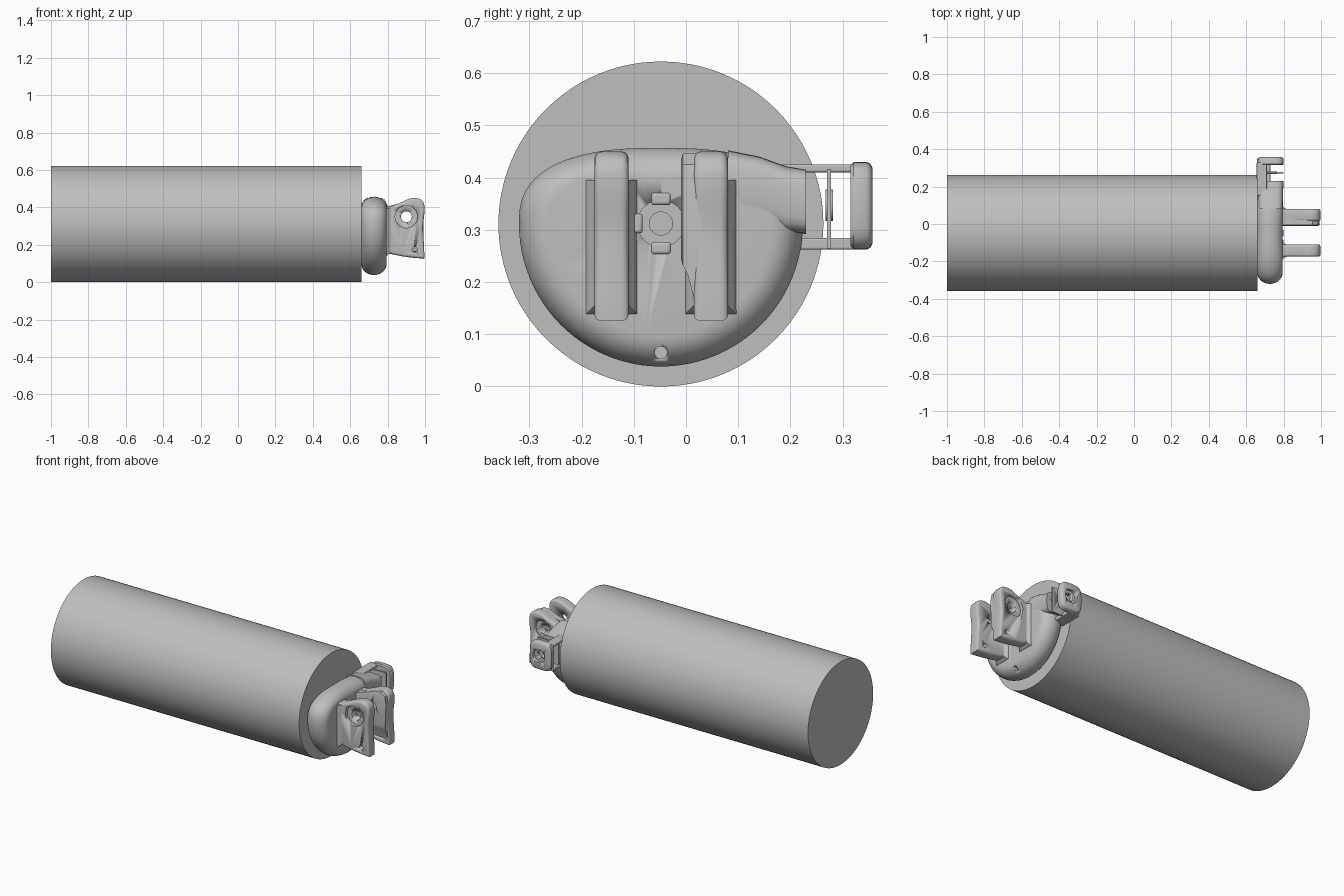
import bpy, bmesh
from math import sin, cos, pi, radians
from mathutils import Matrix, Vector

if "Cube" in bpy.data.objects:
    bpy.data.objects.remove(bpy.data.objects["Cube"])

CY, CZ = -0.048, 0.312          # main axis of the cylinder

grey = bpy.data.materials.new("light grey")
grey.diffuse_color = (0.52, 0.52, 0.52, 1)
grey.use_nodes = True
grey.node_tree.nodes["Principled BSDF"].inputs["Base Color"].default_value = grey.diffuse_color


def finish(name, bm, bevel=0, segments=3, cutters=()):
    bmesh.ops.recalc_face_normals(bm, faces=bm.faces)
    me = bpy.data.meshes.new(name)
    bm.to_mesh(me)
    bm.free()
    ob = bpy.data.objects.new(name, me)
    bpy.context.collection.objects.link(ob)
    me.materials.append(grey)
    if bevel:
        m = ob.modifiers.new("round", 'BEVEL')
        m.width, m.segments, m.limit_method = bevel, segments, 'ANGLE'
        m.angle_limit = radians(35)
    for c in cutters:
        m = ob.modifiers.new("cut", 'BOOLEAN')
        m.operation, m.solver, m.object = 'DIFFERENCE', 'EXACT', c
    bpy.ops.object.select_all(action='DESELECT')
    ob.select_set(True)
    bpy.context.view_layer.objects.active = ob
    bpy.ops.object.shade_smooth_by_angle(angle=radians(35))
    return ob


def loft(name, rings, **kw):
    bm = bmesh.new()
    vs = [[bm.verts.new(p) for p in r] for r in rings]
    n = len(vs[0])
    for a, b in zip(vs, vs[1:]):
        for i in range(n):
            bm.faces.new((a[i], a[(i + 1) % n], b[(i + 1) % n], b[i]))
    bm.faces.new(vs[0])
    bm.faces.new(vs[-1])
    return finish(name, bm, **kw)


def rod(name, axis, center, r, length, n=32, **kw):
    bm = bmesh.new()
    turn = Matrix.Rotation(pi / 2, 4, 'Y' if axis == 'x' else 'X')
    bmesh.ops.create_cone(bm, cap_ends=True, segments=n, radius1=r, radius2=r,
                          depth=length, matrix=Matrix.Translation(center) @ turn)
    return finish(name, bm, **kw)


def box(name, x, y, z, **kw):
    rect = [(x[0], z[0]), (x[1], z[0]), (x[1], z[1]), (x[0], z[1])]
    return loft(name, [[(a, yy, b) for a, b in rect] for yy in y], **kw)


def smooth_path(pts, steps=4):
    """Closed Catmull-Rom curve through the 2D points."""
    out, n = [], len(pts)
    for i in range(n):
        p0, p1, p2, p3 = (Vector(pts[(i + k - 1) % n]) for k in range(4))
        for s in range(steps):
            t = s / steps
            out.append(0.5 * (2 * p1 + (p2 - p0) * t + (2 * p0 - 5 * p1 + 4 * p2 - p3) * t * t
                              + (3 * p1 - p0 - 3 * p2 + p3) * t ** 3))
    return out


def cutter(ob):
    ob.hide_render = True
    ob.hide_viewport = True
    ob.display_type = 'WIRE'
    return ob


# main cylinder
rod("main_cylinder", 'x', (-0.17, CY, 0.311), 0.311, 1.66, n=96)

# end cap: half-round below, flattened above, with a rolled edge
def cap_ring(x, inset, n=96):
    ring = []
    for i in range(n):
        t = 2 * pi * i / n
        c, s = cos(t), sin(t)
        if s < 0:
            y, z = 0.272 * c, 0.274 * s
        else:
            y = 0.272 * abs(c) ** 0.78 * (1 if c > 0 else -1)
            z = 0.145 * s ** 0.78
        k = 1 - inset / (y * y + z * z) ** 0.5
        ring.append((x, CY + y * k, CZ + z * k))
    return ring

cap_rings = []
for i in range(15):
    a = radians(-80 + 170 * i / 14)
    cap_rings.append(cap_ring(0.727 + 0.068 * sin(a), 0.06 * (1 - cos(a))))
cap_cuts = [cutter(rod("socket_cutter", 'x', (0.82, CY, CZ), 0.045, 0.08)),
            cutter(rod("drain_cutter", 'x', (0.80, CY, 0.065), 0.012, 0.14, n=20))]
loft("end_cap", cap_rings, cutters=cap_cuts)

# socket screw head and three keyway tabs around it
rod("socket_screw", 'x', (0.782, CY, CZ), 0.023, 0.02)
for dy, dz, w, h in ((0, 0.047, 0.019, 0.012), (0, -0.047, 0.019, 0.012), (-0.047, 0, 0.012, 0.019)):
    box("keyway_tab", (0.785, 0.799), (CY + dy - w, CY + dy + w),
        (CZ + dz - h, CZ + dz + h), bevel=0.006)

# pair of mounting lugs with bolt hole, counterbore and pin hole
LUG = [(0.74, 0.41), (0.80, 0.402), (0.86, 0.422), (0.92, 0.447), (0.965, 0.447), (0.992, 0.425),
       (0.997, 0.38), (0.990, 0.30), (0.993, 0.22), (0.996, 0.135), (0.985, 0.127), (0.90, 0.135),
       (0.81, 0.152), (0.74, 0.17)]
lug_path = smooth_path(LUG)

def lug_rings(y0, y1, r=0.014):
    """Slab between y0 and y1 whose rim is rounded by radius r."""
    c = Vector((0.885, 0.29))
    rings = []
    for side, y in ((-1, y0), (1, y1)):
        for i in range(5):
            a = pi / 2 * (i if side > 0 else 4 - i) / 4
            ring = []
            for p in lug_path:
                d = p - c
                q = c + d * (1 - r * (1 - cos(a)) / d.length)
                ring.append((q.x, y - side * r * (1 - sin(a)), q.y))
            rings.append(ring)
    return rings

for name, y0, y1, outer in (("front_lug", -0.175, -0.110, -0.175), ("rear_lug", 0.015, 0.080, 0.080)):
    mid = (y0 + y1) / 2
    cuts = [cutter(rod("bolt_cutter", 'y', (0.90, mid, 0.350), 0.029, 0.2)),
            cutter(rod("counterbore_cutter", 'y', (0.90, outer, 0.350), 0.060, 0.04)),
            cutter(rod("pin_cutter", 'y', (0.945, mid, 0.174), 0.014, 0.2, n=20))]
    loft(name, lug_rings(y0, y1), cutters=cuts)
    # flared foot where the lug meets the cap
    foot = []
    for x, g in ((0.770, 0.022), (0.795, 0.016), (0.803, 0.007), (0.816, 0.0)):
        foot.append([(x, y0 - g, 0.155 - g), (x, y1 + g, 0.155 - g),
                     (x, y1 + g, 0.395), (x, y0 - g, 0.395)])
    loft(name + "_foot", foot)

# thickened inner pad on the rear lug, sweeping out above the pin hole
pad = []
for y, low in ((-0.010, 0.245), (-0.006, 0.232), (0.004, 0.212), (0.016, 0.165), (0.03, 0.16)):
    k = 0.012 if y < -0.008 else 0
    pad.append([(0.79, y, low), (0.988 - k, y, low), (0.993 - k, y, 0.38), (0.985 - k, y, 0.425 - k),
                (0.955, y, 0.446 - k), (0.92, y, 0.445 - k), (0.86, y, 0.421 - k), (0.79, y, 0.402 - k)])
loft("rear_lug_pad", pad, cutters=[cutter(rod("pad_bolt_cutter", 'y', (0.90, 0.01, 0.35), 0.029, 0.2))])

# side arm growing out of the cap into the hinge
def arm_ring(y, x0, x1, z0, z1, n=24):
    ring = []
    for i in range(n):
        c, s = cos(2 * pi * i / n), sin(2 * pi * i / n)
        px = abs(c) ** 0.5 * (1 if c > 0 else -1)
        pz = abs(s) ** 0.5 * (1 if s > 0 else -1)
        ring.append(((x0 + x1) / 2 + px * (x1 - x0) / 2, y, (z0 + z1) / 2 + pz * (z1 - z0) / 2))
    return ring

HX, HZ = 0.735, 0.347           # hinge pin axis
hinge_cuts = [cutter(rod("hinge_cutter", 'y', (HX, 0.33, HZ), 0.024, 0.24)),
              cutter(rod("hinge_bore_cutter", 'y', (HX, 0.355, HZ), 0.040, 0.03))]
loft("side_arm", [arm_ring(0.08, 0.665, 0.795, 0.31, 0.452), arm_ring(0.14, 0.662, 0.797, 0.315, 0.440),
                  arm_ring(0.19, 0.66, 0.798, 0.295, 0.422), arm_ring(0.23, 0.66, 0.80, 0.292, 0.415)],
     cutters=hinge_cuts[:1])
box("hinge_bar_top", (0.656, 0.71), (0.15, 0.33), (0.410, 0.425), bevel=0.004)
box("hinge_bar_bottom", (0.656, 0.73), (0.19, 0.33), (0.262, 0.284), bevel=0.004)
box("hinge_fin", (0.658, 0.80), (0.270, 0.278), (0.264, 0.416), cutters=hinge_cuts[:1])
rod("fin_washer", 'y', (HX, 0.274, HZ), 0.030, 0.014, cutters=hinge_cuts[:1])

# rounded outer plate of the hinge
plate = [arm_ring(0.315, 0.664, 0.796, 0.268, 0.424), arm_ring(0.321, 0.657, 0.80, 0.262, 0.430),
         arm_ring(0.346, 0.657, 0.80, 0.262, 0.430), arm_ring(0.353, 0.662, 0.796, 0.266, 0.426),
         arm_ring(0.357, 0.670, 0.788, 0.274, 0.418)]
loft("hinge_end_plate", plate, cutters=hinge_cuts)
